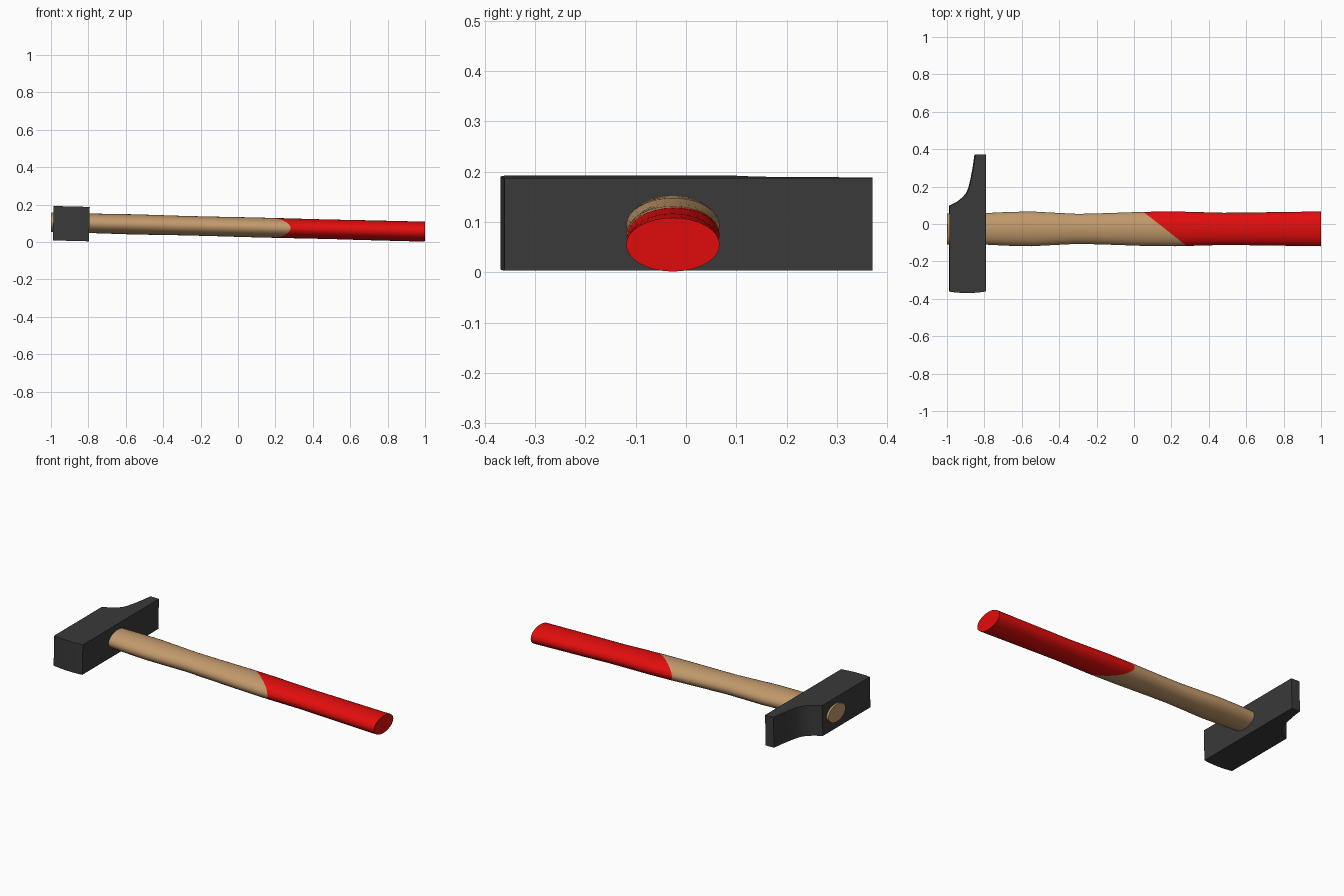
import bpy, bmesh, math
from mathutils import Matrix, Vector

if "Cube" in bpy.data.objects:
    bpy.data.objects.remove(bpy.data.objects["Cube"])

TILT = Matrix.Translation((0, 0, 0.08)) @ Matrix.Rotation(0.025, 4, 'Y')


def material(name, rgb):
    m = bpy.data.materials.new(name)
    m.diffuse_color = (*rgb, 1)
    m.use_nodes = True
    m.node_tree.nodes["Principled BSDF"].inputs["Base Color"].default_value = m.diffuse_color
    return m


steel = material("dark_steel", (0.042, 0.042, 0.043))
wood = material("wood", (0.54, 0.32, 0.15))
red = material("red_paint", (0.76, 0.004, 0.004))


def make_object(name, bm, mats):
    bmesh.ops.recalc_face_normals(bm, faces=bm.faces)
    bm.transform(TILT)          # whole tool leans slightly, resting on head and grip end
    me = bpy.data.meshes.new(name)
    bm.to_mesh(me)
    bm.free()
    for m in mats:
        me.materials.append(m)
    ob = bpy.data.objects.new(name, me)
    bpy.context.collection.objects.link(ob)
    bpy.ops.object.select_all(action='DESELECT')
    ob.select_set(True)
    bpy.context.view_layer.objects.active = ob
    bpy.ops.object.shade_smooth_by_angle(angle=math.radians(30))
    return ob


# Head: plan profile with a slightly domed face and a curved wedge peen
profile = [(-0.795, 0.371), (-0.851, 0.371), (-0.861, 0.300), (-0.874, 0.232),
           (-0.885, 0.190), (-0.897, 0.163), (-0.918, 0.140), (-0.945, 0.119),
           (-0.988, 0.097)]
for i in range(9):
    t = i / 4 - 1
    profile.append((-0.8915 + 0.0965 * t, -0.361 - 0.008 * (1 - t * t)))
bm = bmesh.new()
base = bm.faces.new([bm.verts.new((x, y, -0.0965)) for x, y in profile])
top = bmesh.ops.extrude_face_region(bm, geom=[base])["geom"]
bmesh.ops.translate(bm, vec=(0, 0, 0.184),
                    verts=[g for g in top if isinstance(g, bmesh.types.BMVert)])
make_object("hammer_head", bm, [steel])

# Handle: elliptical rings following a gently waisted outline (x, half width, half height)
rings = [(-1.0, 0.083, 0.052), (-0.8, 0.084, 0.052), (-0.68, 0.090, 0.053),
         (-0.55, 0.093, 0.054), (-0.42, 0.086, 0.053), (-0.3, 0.080, 0.052),
         (-0.15, 0.084, 0.052), (0.05, 0.091, 0.053), (0.22, 0.093, 0.053),
         (0.48, 0.086, 0.052), (0.65, 0.088, 0.053), (1.0, 0.093, 0.0535)]
SIDES = 32
bm = bmesh.new()
loops = []
for x, w, h in rings:
    angles = [2 * math.pi * k / SIDES for k in range(SIDES)]
    loops.append([bm.verts.new((x, -0.026 + w * math.cos(a), h * math.sin(a))) for a in angles])
for a, b in zip(loops, loops[1:]):
    for k in range(SIDES):
        n = (k + 1) % SIDES
        bm.faces.new((a[k], a[n], b[n], b[k]))
bm.faces.new(loops[0])
bm.faces.new(loops[-1])

# Painted grip: slanted cut across the handle, red on the far side
point, normal = Vector((0.165, -0.026, 0)), Vector((0.185, 0.235, 0)).normalized()
bmesh.ops.bisect_plane(bm, geom=bm.verts[:] + bm.edges[:] + bm.faces[:],
                       plane_co=point, plane_no=normal)
for f in bm.faces:
    f.material_index = int((f.calc_center_median() - point).dot(normal) > 0)
make_object("handle", bm, [wood, red])
